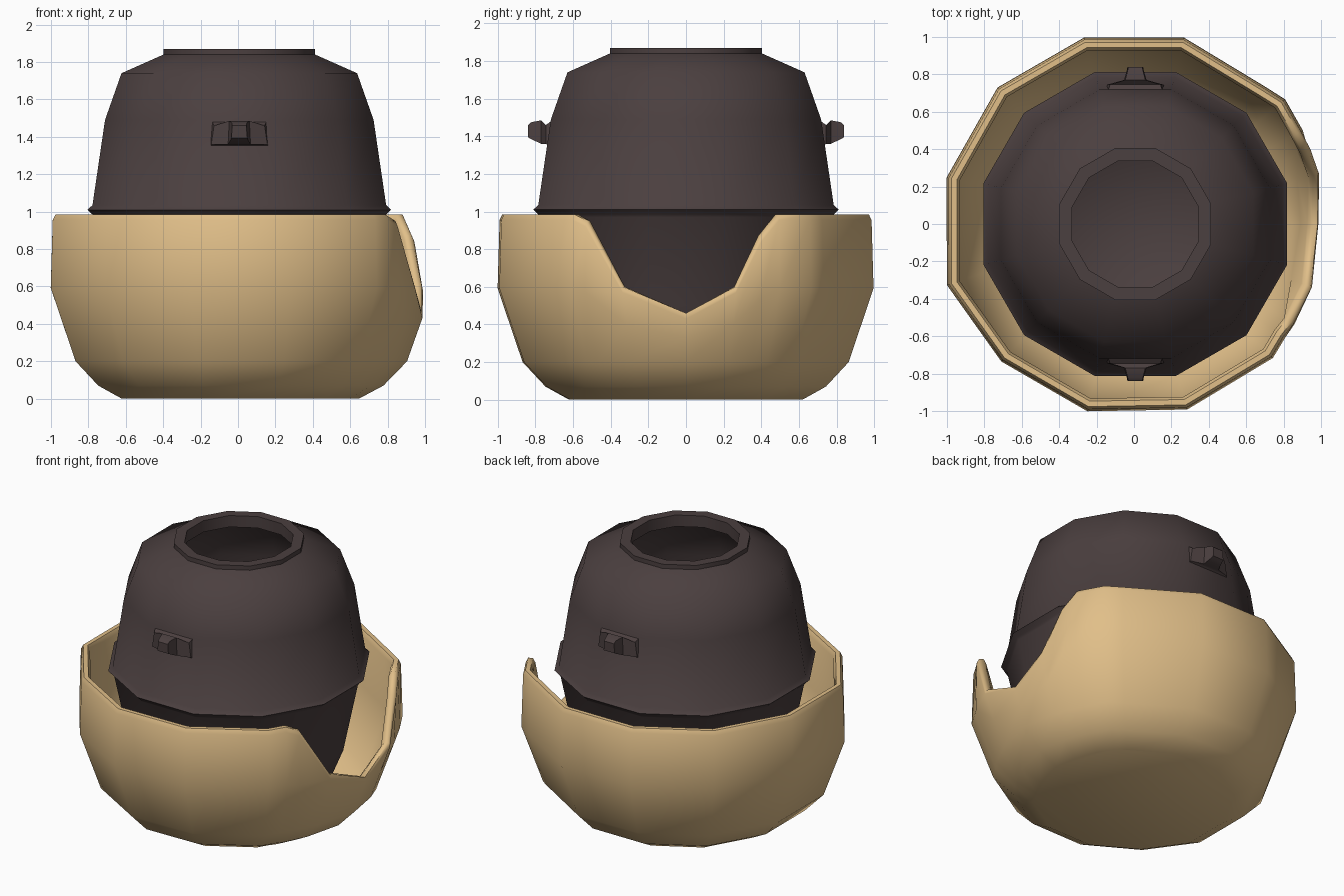
import bpy, bmesh
from math import cos, sin, radians, pi

if "Cube" in bpy.data.objects:
    bpy.data.objects.remove(bpy.data.objects["Cube"])


def material(name, rgb):
    m = bpy.data.materials.new(name)
    m.diffuse_color = (*rgb, 1)
    m.use_nodes = True
    m.node_tree.nodes["Principled BSDF"].inputs["Base Color"].default_value = m.diffuse_color
    return m


def loft(name, rings, mat, cap=(True, True), smooth=50):
    """Skin a list of closed rings into one object."""
    bm = bmesh.new()
    rows = [[bm.verts.new(p) for p in ring] for ring in rings]
    n = len(rows[0])
    for a, b in zip(rows, rows[1:]):
        for i in range(n):
            j = (i + 1) % n
            bm.faces.new((a[i], a[j], b[j], b[i]))
    if cap[0]:
        bm.faces.new(rows[0][::-1])
    if cap[1]:
        bm.faces.new(rows[-1])
    bmesh.ops.recalc_face_normals(bm, faces=bm.faces)
    me = bpy.data.meshes.new(name)
    bm.to_mesh(me)
    bm.free()
    ob = bpy.data.objects.new(name, me)
    bpy.context.collection.objects.link(ob)
    me.materials.append(mat)
    bpy.ops.object.select_all(action='DESELECT')
    ob.select_set(True)
    bpy.context.view_layer.objects.active = ob
    bpy.ops.object.shade_smooth_by_angle(angle=radians(smooth))
    return ob


dark = material("dark_clay", (0.07, 0.05, 0.05))
tan = material("tan_shell", (0.75, 0.52, 0.25))

# Inner pot: 12-sided hollow turned body, (apothem, z) from base over the mouth to inside floor
pot_profile = [(0.40, 0.10), (0.58, 0.25), (0.68, 0.50), (0.775, 0.97),
               (0.785, 0.985), (0.812, 1.01), (0.785, 1.035), (0.718, 1.49),
               (0.63, 1.74), (0.405, 1.84), (0.405, 1.87), (0.338, 1.87),
               (0.338, 1.79), (0.57, 1.69), (0.65, 1.45), (0.71, 1.0),
               (0.61, 0.50), (0.51, 0.30), (0.35, 0.17)]
CX = 0.007


def pot_ring(a, z):
    r = a / cos(pi / 12)
    return [(CX + r * cos(radians(15 + 30 * k)), r * sin(radians(15 + 30 * k)), z)
            for k in range(12)]


loft("inner_pot", [pot_ring(a, z) for a, z in pot_profile], dark)

# Two small flared lugs, front and back: (half width, y, z low, z high)
lug_sections = [(0.17, 0.69, 1.32, 1.50), (0.15, 0.745, 1.36, 1.46),
                (0.06, 0.77, 1.36, 1.485), (0.045, 0.822, 1.385, 1.475),
                (0.042, 0.84, 1.395, 1.46)]
for name, s in (("front_lug", -1), ("back_lug", 1)):
    rings = [[(CX - w, s * y, lo), (CX + w, s * y, lo), (CX + w * 0.9, s * y, hi),
              (CX - w * 0.9, s * y, hi)] for w, y, lo, hi in lug_sections]
    loft(name, rings, dark, smooth=40)

# Outer shell bowl: columns (angle, radius scale, rim height) with the notch facing +x
TOP = 0.985
columns = [(-44, 1, TOP), (-37, 0.98, TOP), (-32, 0.985, 0.95), (-19.5, 0.985, 0.60),
           (0, 1.01, 0.46), (15, 1, 0.60), (23, 1, 0.87), (29, 1, TOP),
           (39.5, 1.015, TOP), (46, 0.985, TOP)]
columns += [(a, 1, TOP) for a in (75, 105, 135, 166)]
columns += [(198, 1.02, TOP), (226, 0.99, TOP), (256, 1, TOP), (286, 1, TOP)]
shell_profile = [(0.0, 0.64), (0.07, 0.77), (0.20, 0.895), (0.59, 1.032), (0.985, 1.02)]


def shell_radius(z):
    for (z0, r0), (z1, r1) in zip(shell_profile, shell_profile[1:]):
        if z <= z1:
            return r0 + (r1 - r0) * (z - z0) / (z1 - z0)
    return shell_profile[-1][1]


def shell_ring(height, inset):
    """height maps a column's rim height to this ring's z."""
    pts = []
    for ang, scale, rim in columns:
        z = height(rim)
        r = shell_radius(z) * scale - inset
        pts.append((r * cos(radians(ang)), r * sin(radians(ang)), z))
    return pts


levels = [(lambda h: 0.0, 0), (lambda h: 0.07, 0), (lambda h: 0.20, 0),
          (lambda h: 0.20 + (h - 0.20) * 0.5, 0), (lambda h: h - 0.03, 0),
          (lambda h: h, 0.014), (lambda h: h, 0.044), (lambda h: h - 0.03, 0.06),
          (lambda h: 0.20 + (h - 0.20) * 0.5, 0.06), (lambda h: 0.20, 0.06),
          (lambda h: 0.07, 0.10)]
loft("outer_shell", [shell_ring(f, i) for f, i in levels], tan, smooth=60)
